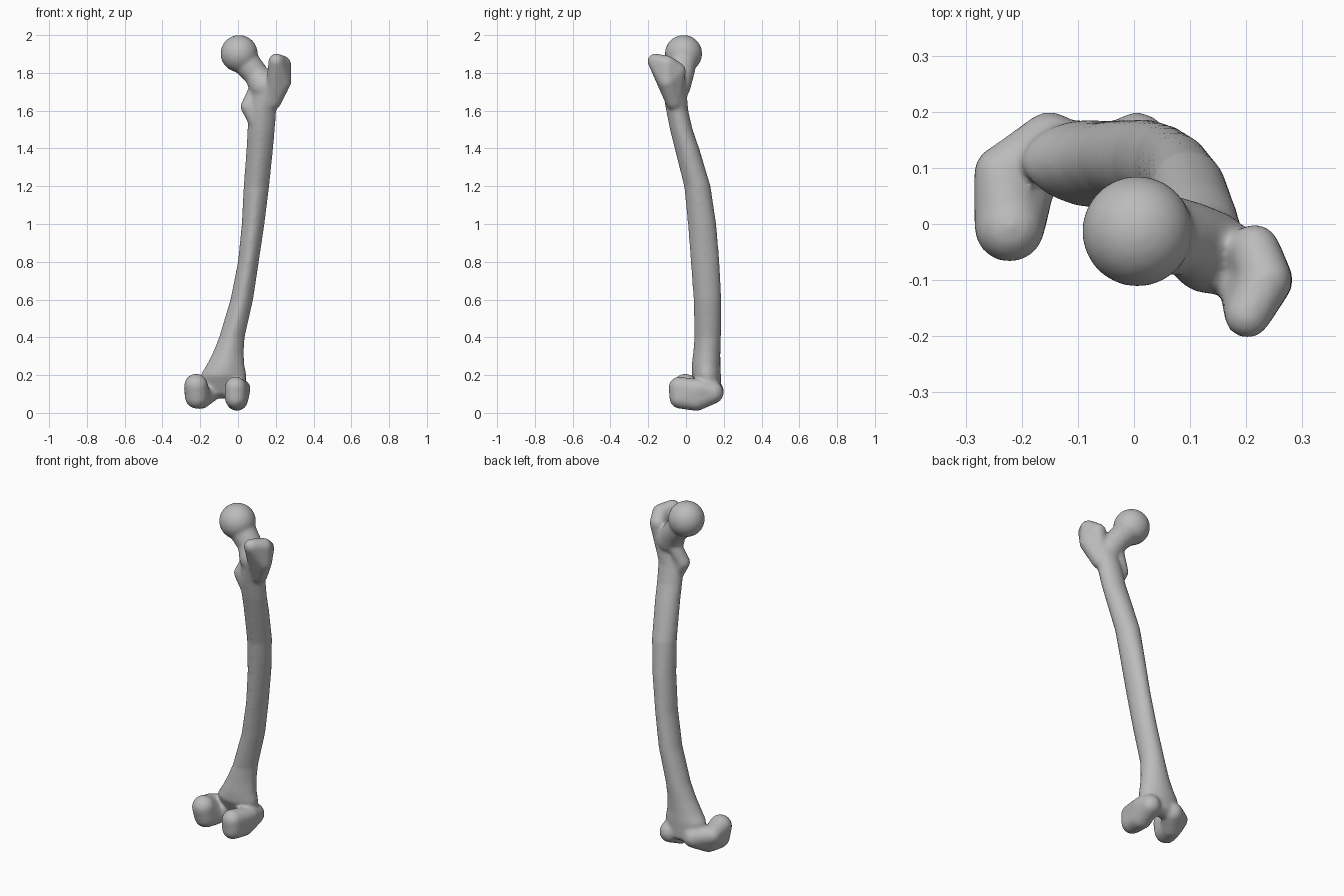
import bpy
import bmesh
from math import sin, cos, pi, sqrt
from mathutils import Vector

cube = bpy.data.objects.get("Cube")
if cube:
    bpy.data.objects.remove(cube, do_unlink=True)

bm = bmesh.new()


def ball_points(ball, count=260):
    """Evenly spread points on a ball given as (x, y, z, radius)."""
    centre, radius = Vector(ball[:3]), ball[3]
    points = []
    for i in range(count):
        h = 1 - (2 * i + 1) / count
        turn = i * pi * (3 - sqrt(5))
        flat = sqrt(1 - h * h)
        points.append(centre + radius * Vector((flat * cos(turn), flat * sin(turn), h)))
    return points


def hull(*balls):
    """Solid wrapped tightly around some balls."""
    verts = [bm.verts.new(p) for ball in balls for p in ball_points(ball)]
    result = bmesh.ops.convex_hull(bm, input=verts)
    inner = {g for key in ("geom_interior", "geom_unused") for g in result[key]
             if isinstance(g, bmesh.types.BMVert)}
    bmesh.ops.delete(bm, geom=list(inner), context='VERTS')


def chain(*balls):
    """Bent limb: each ball is joined to the next."""
    for a, b in zip(balls, balls[1:]):
        hull(a, b)


def loft(rows, sides=40):
    """Tube through rows of (z, x min, x max, y min, y max), narrowed to a ridge at -y."""
    rings = []
    for z, x0, x1, y0, y1 in rows:
        ring = []
        for i in range(sides):
            a = 2 * pi * i / sides
            narrow = 1 - 0.22 * max(0, -sin(a)) ** 2
            ring.append(bm.verts.new(((x0 + x1) / 2 + (x1 - x0) / 2 * cos(a) * narrow,
                                      (y0 + y1) / 2 + (y1 - y0) / 2 * sin(a), z)))
        rings.append(ring)
    for low, high in zip(rings, rings[1:]):
        for i in range(sides):
            j = (i + 1) % sides
            bm.faces.new((low[i], low[j], high[j], high[i]))
    bm.faces.new(rings[0][::-1])
    bm.faces.new(rings[-1])


# Bowed shaft, flaring toward the knee
loft([
    (.10, -.19, .03, .08, .185),
    (.20, -.20, .045, .03, .185),
    (.25, -.168, .034, .03, .182),
    (.32, -.132, .03, .038, .182),
    (.40, -.10, .035, .045, .185),
    (.60, -.04, .08, .04, .187),
    (.80, 0, .11, .025, .177),
    (1.0, .02, .14, .01, .16),
    (1.2, .03, .165, -.01, .13),
    (1.4, .045, .186, -.06, .07),
    (1.5, .05, .195, -.085, .035),
    (1.6, .055, .202, -.105, .012),
    (1.74, .08, .25, -.13, 0),
])

# Ball head and neck
hull((.006, -.013, 1.902, .099))
chain((.03, -.015, 1.87, .075), (.098, -.025, 1.79, .066), (.135, -.05, 1.73, .075))

# Large outer knob: curved crest over a tapering base
crest = [(.215, -.045, 1.81, .045), (.235, -.1, 1.845, .047), (.202, -.163, 1.862, .041)]
chain(*crest)
base = [(.236, -.1, 1.755, .047), (.185, -.065, 1.65, .045)]
for a, b in zip(crest, crest[1:]):
    hull(a, b, *base)

# Small inner knob
chain((.09, -.03, 1.7, .04), (.054, -.045, 1.62, .041), (.09, -.045, 1.54, .035))

# Inner knee lobe and its side bump
chain((-.222, -.005, .145, .063), (-.218, .01, .085, .063),
      (-.2, .075, .08, .06), (-.15, .142, .115, .058))
hull((-.222, 0, .14, .063), (-.218, .01, .085, .063), (-.235, .09, .13, .051),
     (-.2, .075, .08, .06))
hull((-.235, .09, .13, .05), (-.15, .142, .12, .057), (-.2, .075, .08, .06))

# Outer knee lobe and its side bump
chain((-.013, -.035, .135, .057), (-.013, -.03, .08, .058),
      (-.005, .055, .068, .058), (.005, .142, .105, .057))
hull((-.013, -.035, .135, .057), (-.013, -.03, .08, .058), (-.005, .055, .068, .058),
     (.02, .08, .13, .046))
hull((.02, .08, .13, .046), (.005, .142, .11, .057), (-.005, .055, .068, .058))

# Shallow groove bridging the lobes on the far side
hull((-.14, .132, .125, .05), (0, .135, .125, .05))

bmesh.ops.recalc_face_normals(bm, faces=bm.faces[:])
mesh = bpy.data.meshes.new("thigh_bone")
bm.to_mesh(mesh)
bm.free()
bone = bpy.data.objects.new("thigh_bone", mesh)
bpy.context.collection.objects.link(bone)

# Fuse the parts into one skin and soften the joins
fuse = bone.modifiers.new("fuse", 'REMESH')
fuse.mode = 'VOXEL'
fuse.voxel_size = .009
fuse.use_smooth_shade = True
soften = bone.modifiers.new("soften", 'SMOOTH')
soften.factor = .5
soften.iterations = 9

# Plain grey
grey = bpy.data.materials.new("bone_grey")
colour = (.5, .5, .5, 1)
grey.use_nodes = True
grey.diffuse_color = colour
grey.node_tree.nodes["Principled BSDF"].inputs["Base Color"].default_value = colour
mesh.materials.append(grey)
